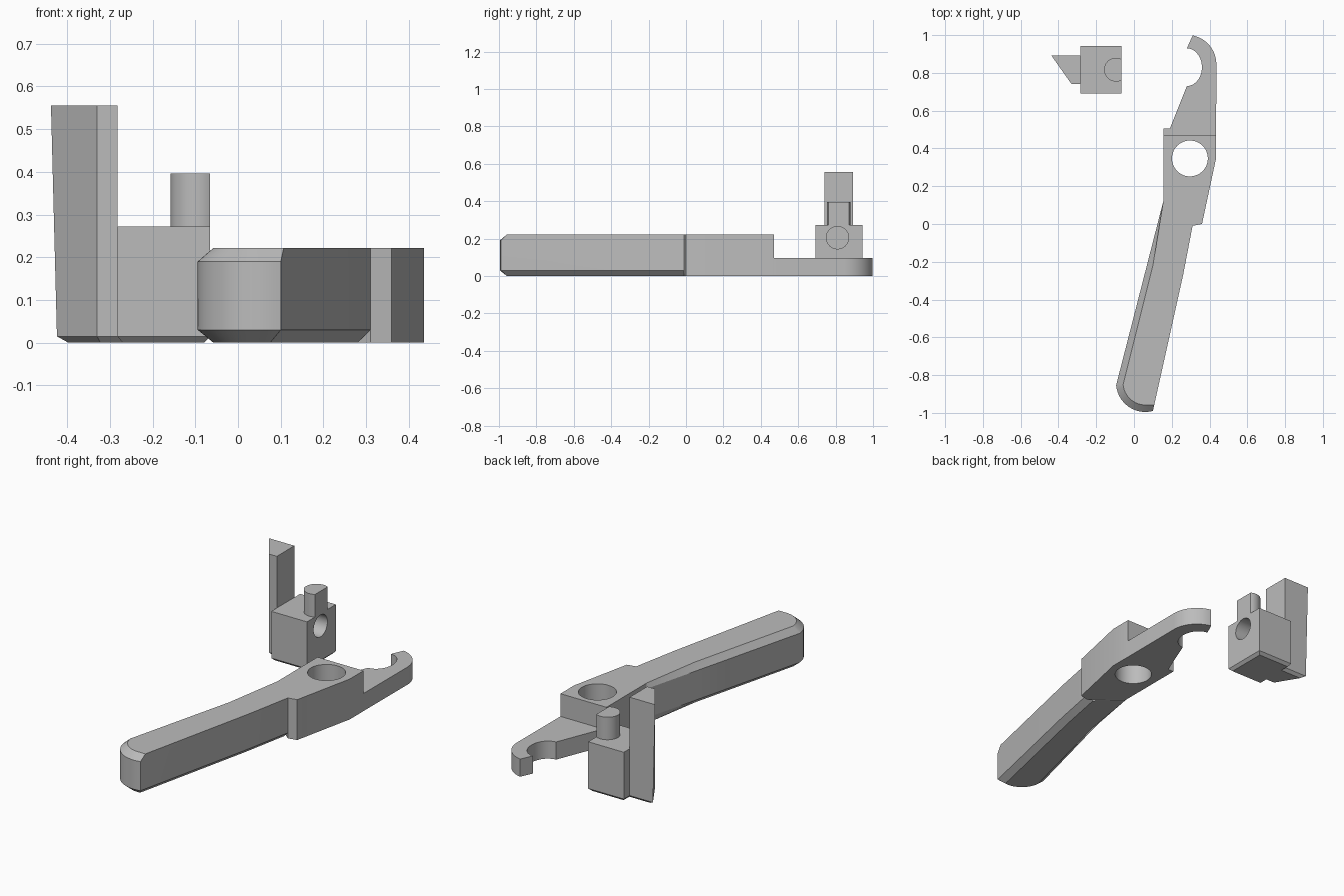
import bpy, bmesh, math

cube = bpy.data.objects.get("Cube")
if cube:
    bpy.data.objects.remove(cube, do_unlink=True)

GREY = (0.5, 0.5, 0.5, 1)
mat = bpy.data.materials.new("plain_grey")
mat.use_nodes = True
mat.diffuse_color = GREY
mat.node_tree.nodes["Principled BSDF"].inputs["Base Color"].default_value = GREY


def arc(cx, cy, rx, ry, start, end, n=14):
    """Points along an elliptical arc, angles in degrees."""
    angles = [math.radians(start + (end - start) * i / n) for i in range(n + 1)]
    return [(cx + rx * math.cos(a), cy + ry * math.sin(a)) for a in angles]


def loft(name, rings):
    """Solid through stacked (z, outline) rings with equal point counts."""
    bm = bmesh.new()
    loops = [[bm.verts.new((x, y, z)) for x, y in pts] for z, pts in rings]
    for low, high in zip(loops, loops[1:]):
        n = len(low)
        for i in range(n):
            j = (i + 1) % n
            bm.faces.new((low[i], low[j], high[j], high[i]))
    bm.faces.new(loops[0][::-1])
    bm.faces.new(loops[-1])
    bmesh.ops.recalc_face_normals(bm, faces=bm.faces)
    mesh = bpy.data.meshes.new(name)
    bm.to_mesh(mesh)
    bm.free()
    mesh.materials.append(mat)
    obj = bpy.data.objects.new(name, mesh)
    bpy.context.collection.objects.link(obj)
    return obj


def activate(obj):
    bpy.ops.object.select_all(action='DESELECT')
    obj.select_set(True)
    bpy.context.view_layer.objects.active = obj


def drill(obj, radius, depth, location, rotation=(0, 0, 0)):
    """Cut a round hole and discard the cutter."""
    bpy.ops.mesh.primitive_cylinder_add(vertices=48, radius=radius, depth=depth,
                                        location=location, rotation=rotation)
    cutter = bpy.context.object
    cutter.hide_render = True
    cutter.data.materials.append(mat)
    activate(obj)
    mod = obj.modifiers.new("hole", 'BOOLEAN')
    mod.operation = 'DIFFERENCE'
    mod.solver = 'EXACT'
    mod.object = cutter
    bpy.ops.object.modifier_apply(modifier=mod.name)
    bpy.data.objects.remove(cutter, do_unlink=True)


# Lever grip: chamfered all round below, on the left and tip above
root, heel = (0.155, 0.12), (0.31, -0.01)
outer = [root, (0.068, -0.22)] + arc(0.06, -0.84, 0.155, 0.155, 185, 285) + [(0.26, -0.27), heel]
inner = [root, (0.1, -0.22)] + arc(0.06, -0.84, 0.118, 0.118, 185, 280)
top = inner[:-1] + [(0.107, -0.958), (0.26, -0.27), heel]
bottom = inner[:-1] + [(0.075, -0.957), (0.23, -0.26), (0.28, 0.0)]
grip = loft("lever_grip", [(0, bottom), (0.03, outer), (0.19, outer), (0.222, top)])

# Pivot head with a through hole
head_outline = [root, heel, (0.36, 0.0), (0.435, 0.35), (0.435, 0.47), (0.155, 0.47)]
head = loft("pivot_head", [(0, head_outline), (0.222, head_outline)])
drill(head, 0.095, 0.6, (0.296, 0.347, 0.1))

# Thin hook plate
hook_outline = ([(0.155, 0.47), (0.435, 0.47)]
                + arc(0.281, 0.846, 0.155, 0.155, 0, 79)
                + arc(0.28, 0.83, 0.08, 0.1, 90, -90)
                + [(0.19, 0.505), (0.155, 0.505)])
hook = loft("hook_plate", [(0, hook_outline), (0.097, hook_outline)])


# Latch block with chamfered foot and a blind side hole
def rect(x0, x1, y0, y1):
    return [(x0, y0), (x1, y0), (x1, y1), (x0, y1)]


body = rect(-0.282, -0.065, 0.692, 0.943)
foot = rect(-0.27, -0.08, 0.707, 0.928)
block = loft("latch_block", [(0, foot), (0.015, body), (0.272, body)])
drill(block, 0.06, 0.36, (-0.065, 0.81, 0.205), (0, math.pi / 2, 0))

# Tall slanted latch tongue
def tongue_ring(tip, inset=0):
    return [(tip + 1.8 * inset, 0.893 - inset), (-0.33 + inset / 2, 0.74 + inset),
            (-0.282 + inset, 0.74 + inset), (-0.282 + inset, 0.893 - inset)]


tongue = loft("latch_tongue", [(0, tongue_ring(-0.424, 0.015)),
                               (0.015, tongue_ring(-0.424)),
                               (0.556, tongue_ring(-0.438))])

# Peg with one flat side
flat = math.degrees(math.acos(0.03 / 0.063))
peg_outline = arc(-0.095, 0.817, 0.063, 0.063, flat, 360 - flat, 32)
peg = loft("spring_peg", [(0.272, peg_outline), (0.396, peg_outline)])

for part in (grip, head, hook, block, tongue, peg):
    activate(part)
    bpy.ops.object.shade_smooth_by_angle(angle=math.radians(25))
